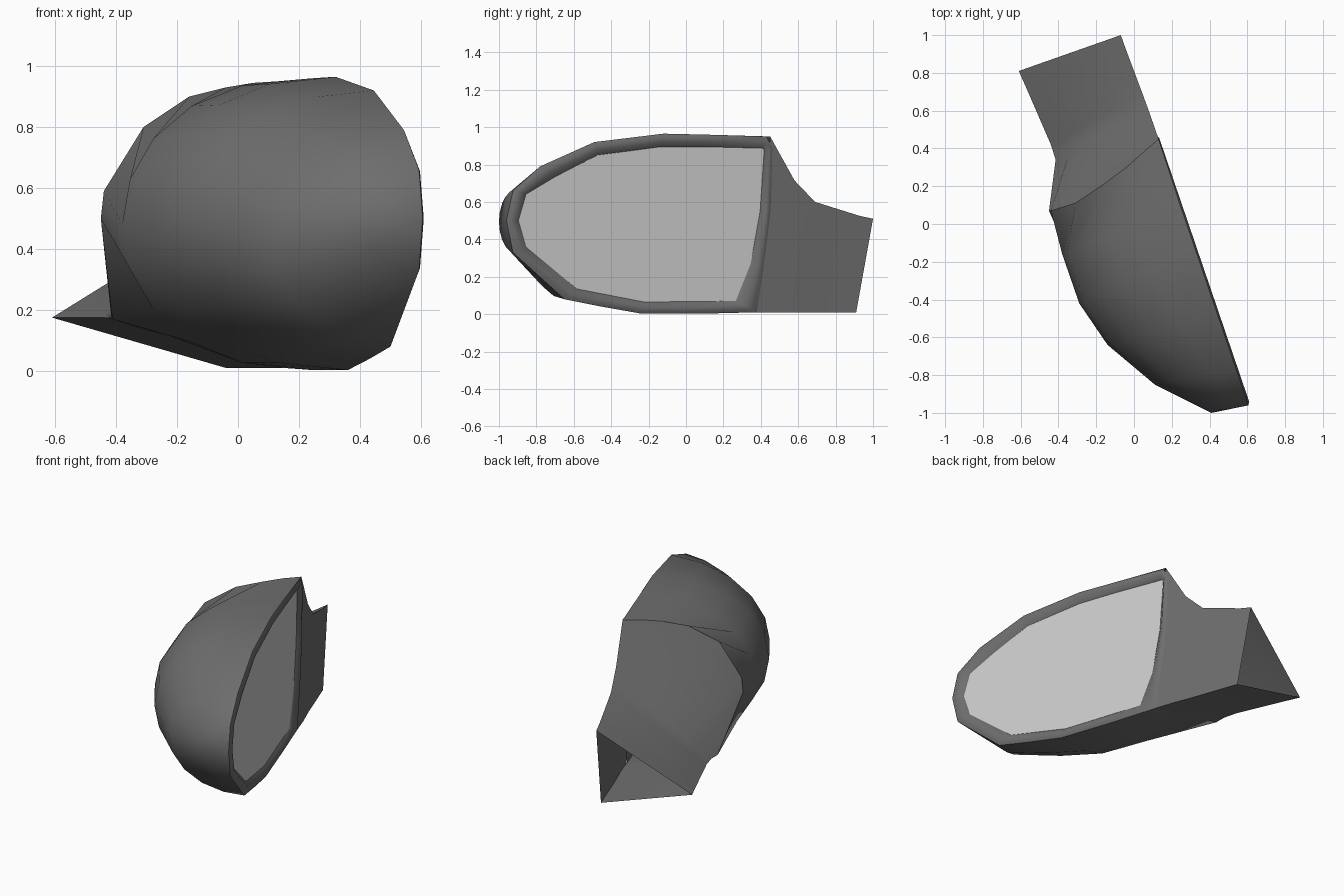
import bpy, bmesh
from math import sin, cos, pi, radians
from mathutils import Vector as V

if "Cube" in bpy.data.objects:
    bpy.data.objects.remove(bpy.data.objects["Cube"])

NORMAL = V((0.946, 0.324, 0))
N = 10  # segments around a cross-section


def material(name, g):
    m = bpy.data.materials.new(name)
    m.diffuse_color = (g, g, g, 1)
    m.use_nodes = True
    m.node_tree.nodes["Principled BSDF"].inputs["Base Color"].default_value = m.diffuse_color
    return m


DARK = material("dark_plastic", 0.155)


def face_point(y, z, out=0.0):
    # point on the slanted plane of the mirror opening
    return V((0.125 + (0.45 - y) * 0.341, y, z)) + NORMAL * out


def loft(name, rings, closed, mat=DARK, cap=False, angle=50):
    bm = bmesh.new()
    rows = [[bm.verts.new(p) for p in r] for r in rings]
    n = len(rings[0])
    for a, b in zip(rows, rows[1:]):
        for i in range(n if closed else n - 1):
            j = (i + 1) % n
            bm.faces.new((a[i], a[j], b[j], b[i]))
    if cap:
        bm.faces.new(rows[-1])
    bmesh.ops.remove_doubles(bm, verts=bm.verts, dist=0.0005)
    bmesh.ops.recalc_face_normals(bm, faces=bm.faces)
    me = bpy.data.meshes.new(name)
    bm.to_mesh(me)
    bm.free()
    ob = bpy.data.objects.new(name, me)
    bpy.context.collection.objects.link(ob)
    if mat:
        me.materials.append(mat)
    bpy.ops.object.select_all(action='DESELECT')
    ob.select_set(True)
    bpy.context.view_layer.objects.active = ob
    bpy.ops.object.shade_smooth_by_angle(angle=radians(angle))
    return ob


# Opening outlines (y, z): top edge outwards, tip, bottom edge back, inner edge
outer = [(.43, .95), (.10, .96), (-.12, .965), (-.49, .92), (-.78, .79), (-.925, .66),
         (-.96, .5),
         (-.925, .33), (-.65, .08), (-.45, .04), (-.24, .003), (.10, .003), (.38, .01),
         (.42, .27), (.455, .55), (.465, .89)]
inner = [(.41, .887), (.10, .895), (-.13, .895), (-.47, .85), (-.70, .73), (-.85, .64),
         (-.89, .5),
         (-.85, .36), (-.58, .135), (-.40, .10), (-.22, .065), (.10, .068), (.27, .07),
         (.35, .27), (.40, .55), (.422, .88)]

# Seam where the housing meets the arm
seam = [V(p) for p in [
    (.13, .45, .95), (.05, .38, .945), (-.04, .30, .93), (-.16, .21, .90),
    (-.31, .11, .80), (-.44, .07, .59), (-.45, .07, .50), (-.412, .27, .17),
    (-.25, .30, .125), (-.03, .34, .06), (.15, .38, .01)]]

# Housing: rounded sections from the seam out to the tip
lefts = [(-.38, -.16), (-.29, -.42), (-.14, -.64), (.11, -.85), (.41, -1.0)]
powers = [.85, .88, .95, 1.1, 1.2]
rings = [seam]
for k, (lx, ly) in enumerate(lefts, 1):
    top, bottom = face_point(*outer[k]), face_point(*outer[12 - k])
    ring = []
    for i in range(N + 1):
        t = pi * i / N
        u = max(sin(t), 0) ** powers[k - 1]
        v = cos(t)
        p = bottom.lerp(top, (v + 1) / 2)
        ring.append(V((p.x + (lx - p.x) * u, p.y + (ly - p.y) * u, p.z)))
    rings.append(ring)
rings.append([face_point(*outer[6])] * (N + 1))
loft("housing", rings, False, angle=60)


# Rim and glass
def outline(f, out):
    return [face_point(a[0] + (b[0] - a[0]) * f, a[1] + (b[1] - a[1]) * f, out)
            for a, b in zip(outer, inner)]


loft("rim", [outline(0, 0), outline(.25, .01), outline(.6, .01),
             outline(1, -.012)], True, angle=60)
loft("mirror_glass", [outline(1.0, -.012), outline(.98, -.012)], True,
     mat=None, cap=True)


# Arm: triangular sections blending out of the seam, open at the far end
def triangle(top, left, bottom):
    top, left, bottom = V(top), V(left), V(bottom)
    return ([top.lerp(left, i / 7) for i in range(7)]
            + [left.lerp(bottom, i / 3) for i in range(4)])


loft("arm", [seam,
             triangle((.085, .58, .715), (-.415, .34, .172), (.11, .50, .01)),
             triangle((.045, .69, .60), (-.44, .42, .175), (.07, .60, .01)),
             triangle((-.045, .93, .525), (-.57, .72, .175), (-.015, .84, .01)),
             triangle((-.07, 1.0, .51), (-.61, .81, .175), (-.04, .91, .01))], True)
